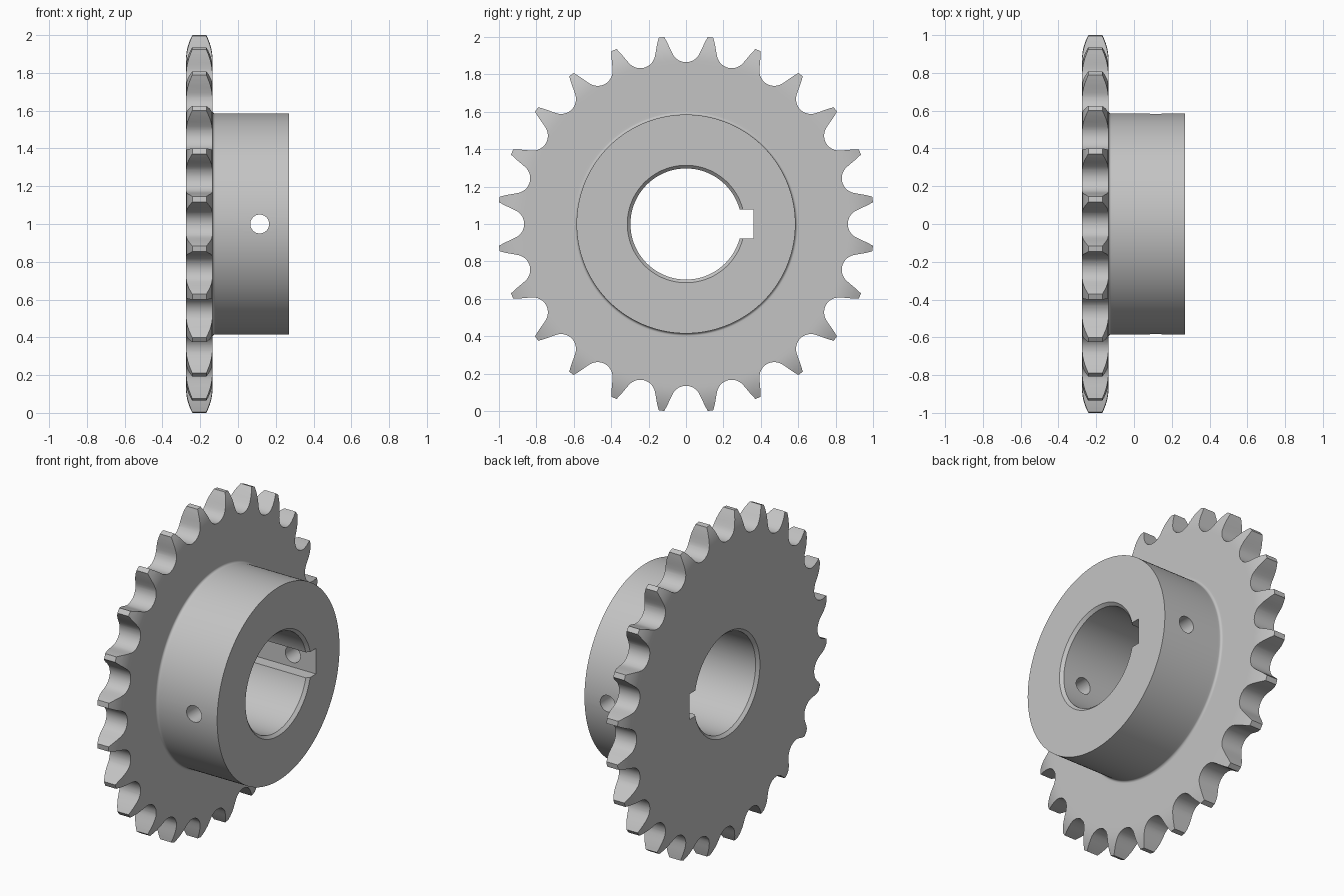
import bpy, bmesh
from math import sin, cos, pi, radians

cube = bpy.data.objects.get("Cube")
if cube:
    bpy.data.objects.remove(cube)

TEETH = 24
TIP_R = 1.0065                     # outer radius of the teeth
X_BACK, X_FACE, X_HUB = -0.275, -0.135, 0.27
HUB_R, BORE_R, CHAMFER, FILLET = 0.585, 0.297, 0.017, 0.014

steel = bpy.data.materials.new("grey steel")
steel.use_nodes = True
steel.diffuse_color = (0.55, 0.55, 0.55, 1)
steel.node_tree.nodes["Principled BSDF"].inputs["Base Color"].default_value = (0.55, 0.55, 0.55, 1)


def finish(name, bm):
    """Turn a bmesh into a linked object with clean normals."""
    bmesh.ops.recalc_face_normals(bm, faces=bm.faces)
    mesh = bpy.data.meshes.new(name)
    bm.to_mesh(mesh)
    bm.free()
    mesh.materials.append(steel)
    obj = bpy.data.objects.new(name, mesh)
    bpy.context.collection.objects.link(obj)
    return obj


def lathe(name, profile, segments):
    """Spin a closed (x, radius) profile around the shaft axis."""
    bm = bmesh.new()
    rings = []
    for i in range(segments):
        a = 2 * pi * i / segments
        rings.append([bm.verts.new((x, r * sin(a), 1 + r * cos(a))) for x, r in profile])
    n = len(profile)
    for i, ring in enumerate(rings):
        nxt = rings[(i + 1) % segments]
        for j in range(n):
            k = (j + 1) % n
            bm.faces.new((ring[j], ring[k], nxt[k], nxt[j]))
    return finish(name, bm)


# Half section: domed tooth crown, plate, fillet, hub and chamfered bore
crown = [(0.033 * (i / 6) ** 2, 0.875 + (TIP_R - 0.875) * i / 6) for i in range(7)]
profile = [(X_BACK, BORE_R + CHAMFER), (X_BACK, 0.85)]
profile += [(X_BACK + inset, r) for inset, r in crown]
profile += [(X_FACE - inset, r) for inset, r in reversed(crown)]
profile += [(X_FACE, 0.85), (X_FACE, HUB_R + 2 * FILLET)]
for i in range(6):
    a = pi / 2 * i / 5
    profile.append((X_FACE + FILLET * (1 - cos(a)), HUB_R + FILLET * (1 - sin(a))))
profile += [(X_FACE + 2 * FILLET, HUB_R), (X_HUB, HUB_R), (X_HUB, BORE_R + CHAMFER),
            (X_HUB - CHAMFER, BORE_R), (X_BACK + CHAMFER, BORE_R)]
sprocket = lathe("sprocket", profile, 192)

# Tooth gaps: roller seat, flank and an open mouth, repeated around the rim
half = [(0.08 * sin(radians(a)), 0.945 - 0.08 * cos(radians(a))) for a in range(0, 66, 8)]
half += [(0.080, 0.926), (0.088, 0.944), (0.096, 0.961), (0.105, 0.979),
         (0.113, 0.993), (0.117, 1.002), (0.130, 1.1)]
gap = [(-t, r) for t, r in reversed(half[1:])] + half
bm = bmesh.new()
for i in range(TEETH):
    c, s = cos(2 * pi * i / TEETH), sin(2 * pi * i / TEETH)
    ends = [[bm.verts.new((x, t * c + r * s, 1 + r * c - t * s)) for t, r in gap]
            for x in (-0.4, 0)]
    bm.faces.new(ends[0])
    bm.faces.new(ends[1])
    for j in range(len(gap)):
        k = (j + 1) % len(gap)
        bm.faces.new((ends[0][j], ends[0][k], ends[1][k], ends[1][j]))
gap_cutter = finish("tooth_gap_cutter", bm)

# Keyway along the bore
bm = bmesh.new()
bmesh.ops.create_cube(bm, size=1)
bmesh.ops.scale(bm, verts=bm.verts, vec=(1, 0.26, 0.154))
bmesh.ops.translate(bm, verts=bm.verts, vec=(0, 0.23, 1))
key_cutter = finish("keyway_cutter", bm)

# Set screw hole straight through both hub walls
bpy.ops.mesh.primitive_cylinder_add(vertices=40, radius=0.05, depth=2,
                                    location=(0.115, 0, 1), rotation=(pi / 2, 0, 0))
screw_cutter = bpy.context.object
screw_cutter.name = "screw_hole_cutter"
screw_cutter.data.materials.append(steel)

# Cut everything, then shade
bpy.ops.object.select_all(action='DESELECT')
sprocket.select_set(True)
bpy.context.view_layer.objects.active = sprocket
for cutter in (gap_cutter, key_cutter, screw_cutter):
    cut = sprocket.modifiers.new(cutter.name, 'BOOLEAN')
    cut.operation = 'DIFFERENCE'
    cut.solver = 'EXACT'
    cut.object = cutter
    bpy.ops.object.modifier_apply(modifier=cut.name)
    bpy.data.objects.remove(cutter)
bpy.ops.object.shade_smooth_by_angle(angle=radians(30))
weighted = sprocket.modifiers.new("weighted_normals", 'WEIGHTED_NORMAL')
weighted.keep_sharp = True
